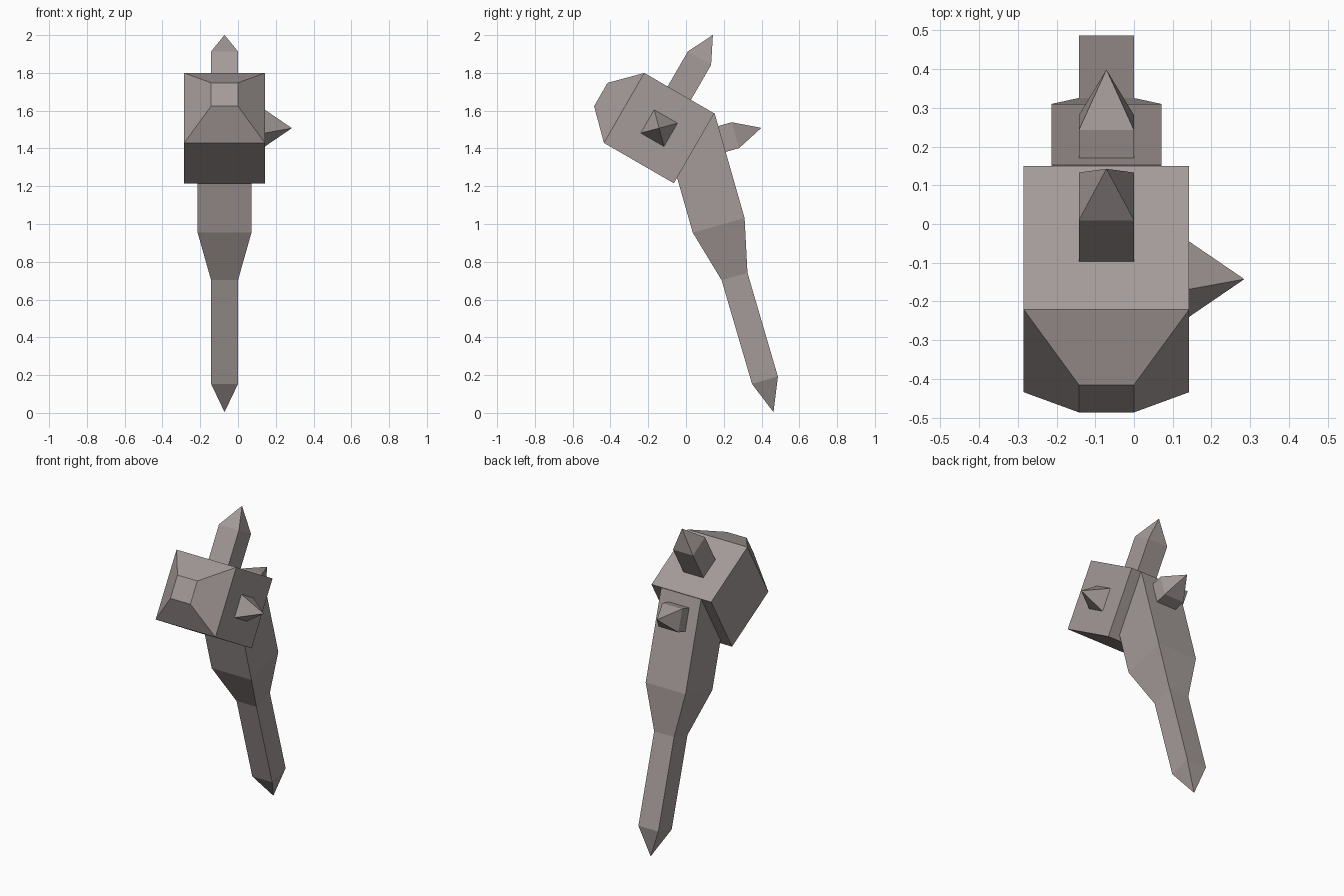
import bpy, bmesh, math
from mathutils import Vector

if "Cube" in bpy.data.objects:
    bpy.data.objects.remove(bpy.data.objects["Cube"])

U = 0.1425            # base module of the model
CX = -0.0712          # centre line of the body in x

stone = bpy.data.materials.new("warm grey")
stone.diffuse_color = (0.37, 0.325, 0.315, 1)
stone.use_nodes = True
stone.node_tree.nodes["Principled BSDF"].inputs["Base Color"].default_value = stone.diffuse_color


def loft(name, stations, a, b):
    """Square rings (point, half size) spanned by a and b; half size 0 is a tip."""
    bm = bmesh.new()
    rings = []
    for p, h in stations:
        p = Vector(p)
        if h == 0:
            rings.append([bm.verts.new(p)])
        else:
            rings.append([bm.verts.new(p + h * (s * a + t * b))
                          for s, t in ((-1, -1), (1, -1), (1, 1), (-1, 1))])
    for r, q in zip(rings, rings[1:]):
        for i in range(4):
            j = (i + 1) % 4
            bm.faces.new((r[i], r[j], q[0]) if len(q) == 1 else (r[i], r[j], q[j], q[i]))
    for r in (rings[0], rings[-1]):
        if len(r) == 4:
            bm.faces.new(r)
    bmesh.ops.recalc_face_normals(bm, faces=bm.faces[:])
    me = bpy.data.meshes.new(name)
    bm.to_mesh(me)
    bm.free()
    me.materials.append(stone)
    ob = bpy.data.objects.new(name, me)
    bpy.context.collection.objects.link(ob)
    return ob


def spike(name, base, axis, a, b, shaft):
    """Square shaft ended by a pyramid; base is sunk slightly into its parent."""
    st = [(base - 0.01 * axis, U / 2)]
    if shaft:
        st.append((base + shaft * axis, U / 2))
    st.append((base + (shaft + U) * axis, 0))
    return loft(name, st, a, b)


X = Vector((1, 0, 0))
c, s = math.cos(math.radians(30)), 0.5
fwd, up = Vector((0, -c, s)), Vector((0, s, c))     # tilted head frame
head = Vector((CX, -0.1425, 1.5075))

# Head block with tapered front
loft("head", [(head - 1.5 * U * fwd, 1.5 * U), (head + 1.5 * U * fwd, 1.5 * U),
              (head + 2.5 * U * fwd, 0.5 * U)], X, up)

# Spikes on the top and right side of the head
spike("top_spike", head + 1.5 * U * up, up, X, fwd, 1.5 * U)
loft("side_spike", [(head + 1.5 * U * X, U / 2), (head + 2.5 * U * X, 0)], fwd, up)

# Tapering handle with pointed end
t = math.radians(15.8)
out, along = Vector((0, math.cos(t), math.sin(t))), Vector((0, math.sin(t), -math.cos(t)))
loft("handle", [((CX, 0.015, 1.546), U), ((CX, 0.173, 0.993), U),
                ((CX, 0.257, 0.722), U / 2), ((CX, 0.418, 0.173), U / 2),
                ((CX, 0.463, 0.004), 0)], X, out)

# Spike on the back of the handle
spike("back_spike", Vector((CX, 0.18, 1.447)), out, X, along, 0.085)
